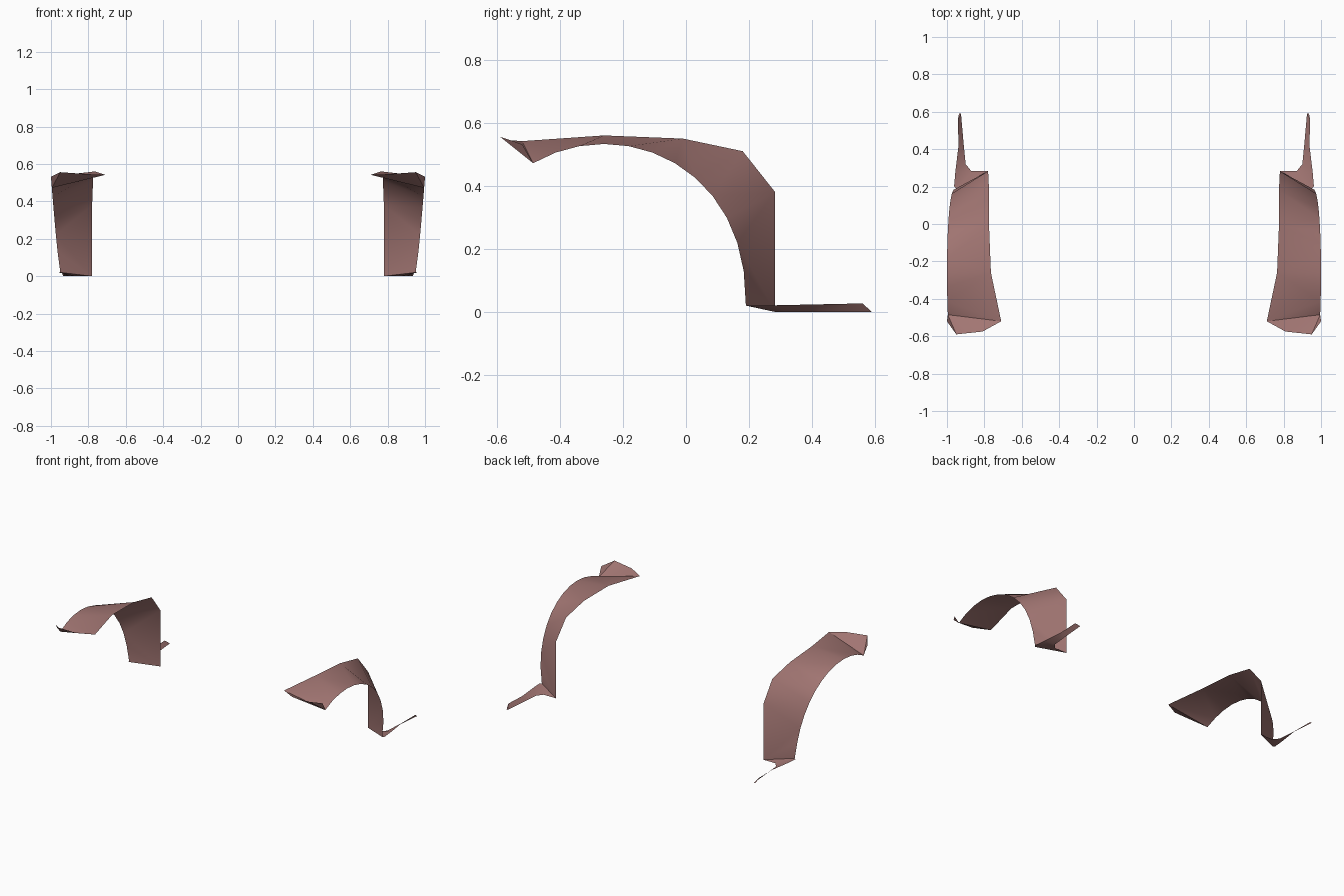
import bpy, math
from mathutils import Vector

cube = bpy.data.objects.get("Cube")
if cube:
    bpy.data.objects.remove(cube, do_unlink=True)

mat = bpy.data.materials.new("dusty rose brown")
mat.use_nodes = True
color = (0.36, 0.18, 0.17, 1)
mat.diffuse_color = color
mat.node_tree.nodes["Principled BSDF"].inputs["Base Color"].default_value = color


def strip(name, first, second):
    """Triangulated sheet between two edge lines, mirrored across x."""
    a = [Vector(p) for p in first]
    b = [Vector(p) for p in second]
    n, i, j, faces = len(a), 0, 0, []
    while i < len(a) - 1 or j < len(b) - 1:
        can_a, can_b = i < len(a) - 1, j < len(b) - 1
        if can_a and (not can_b or (a[i + 1] - b[j]).length < (a[i] - b[j + 1]).length):
            faces.append((i, i + 1, n + j))
            i += 1
        else:
            faces.append((i, n + j + 1, n + j))
            j += 1
    mesh = bpy.data.meshes.new(name)
    mesh.from_pydata(a + b, [], faces)
    mesh.materials.append(mat)
    mesh.shade_smooth()
    mesh.set_sharp_from_angle(angle=math.radians(35))
    obj = bpy.data.objects.new(name, mesh)
    bpy.context.collection.objects.link(obj)
    obj.modifiers.new("Mirror", "MIRROR").use_mirror_merge = False
    return obj


# Wheel-side arch: a slightly squared ellipse, bowed outward
arch = []
for k in range(13):
    t = math.radians(10 * k)
    s = math.sin(t)
    arch.append((0.95 + 0.05 * s ** 0.7, -0.26 + 0.45 * math.cos(t), 0.02 + 0.513 * s ** 0.88))

# Coarser inboard edge
inboard = [(0.78, 0.283, 0), (0.78, 0.283, 0.38), (0.775, 0.18, 0.51),
           (0.775, -0.01, 0.55), (0.765, -0.26, 0.56), (0.71, -0.52, 0.542)]
strip("arch_liner", inboard, arch)

# Front lip, rising ahead of the arch
front_rim = [(1, -0.52, 0.532), (0.95, -0.59, 0.556), (0.81, -0.575, 0.546)]
strip("front_lip", [arch[-1], inboard[-1]], front_rim)

# Rear foot, tapering into a narrow tongue
foot_outer = [arch[0], (0.962, 0.2, 0.02), (0.955, 0.28, 0.021), (0.938, 0.42, 0.024),
              (0.942, 0.56, 0.027), (0.935, 0.59, 0)]
foot_inner = [inboard[0], (0.87, 0.283, 0), (0.9, 0.32, 0), (0.91, 0.42, 0), (0.925, 0.59, 0)]
strip("rear_foot", foot_outer, foot_inner)
